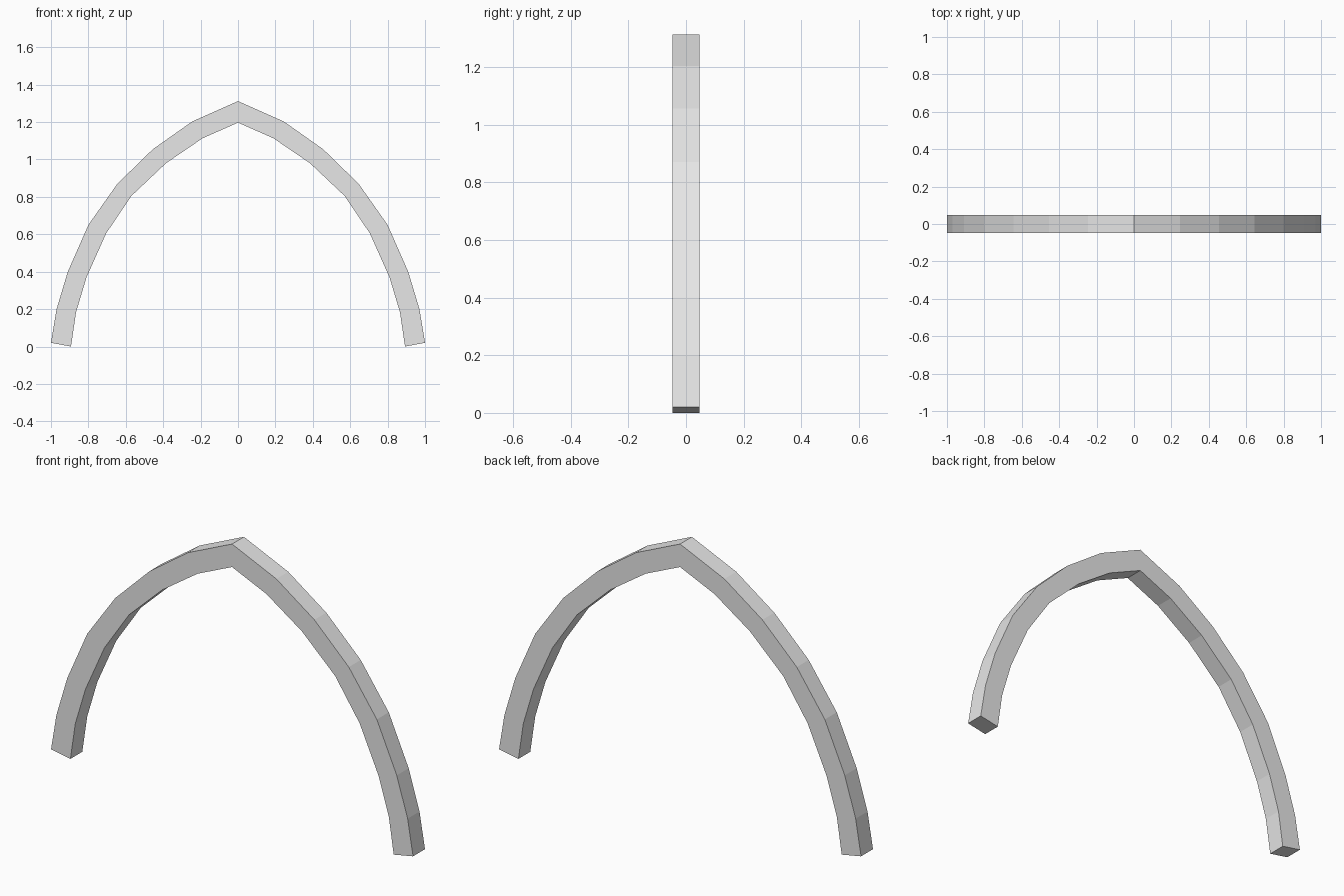
import bpy
import bmesh

cube = bpy.data.objects.get("Cube")
if cube:
    bpy.data.objects.remove(cube, do_unlink=True)

# Plain grey material
grey = bpy.data.materials.new("light grey")
grey.use_nodes = True
colour = (0.8, 0.8, 0.8, 1.0)
grey.diffuse_color = colour
grey.node_tree.nodes["Principled BSDF"].inputs["Base Color"].default_value = colour

# Half of the arch, from foot to apex: outer and inner edge in (x, z)
outer = [(1.0, 0.02), (0.97, 0.2), (0.91, 0.4), (0.8, 0.65),
         (0.645, 0.87), (0.455, 1.055), (0.245, 1.203), (0, 1.312)]
inner = [(0.893, 0.0), (0.866, 0.183), (0.81, 0.37), (0.705, 0.605),
         (0.57, 0.805), (0.385, 0.98), (0.19, 1.113), (0, 1.197)]
HALF_DEPTH = 0.047

# Sweep a square section along the half arch, capped at the foot only
bm = bmesh.new()
rings = []
for (xo, zo), (xi, zi) in zip(outer, inner):
    rings.append([bm.verts.new(p) for p in (
        (xo, -HALF_DEPTH, zo), (xo, HALF_DEPTH, zo),
        (xi, HALF_DEPTH, zi), (xi, -HALF_DEPTH, zi))])
for a, b in zip(rings, rings[1:]):
    for i in range(4):
        j = (i + 1) % 4
        bm.faces.new((a[i], a[j], b[j], b[i]))
bm.faces.new(rings[0])

# Mirror to the other side and weld at the apex
bmesh.ops.mirror(bm, geom=bm.verts[:] + bm.edges[:] + bm.faces[:],
                 axis='X', merge_dist=0.001)
bmesh.ops.remove_doubles(bm, verts=bm.verts[:], dist=0.001)
bmesh.ops.recalc_face_normals(bm, faces=bm.faces[:])

mesh = bpy.data.meshes.new("pointed_arch")
bm.to_mesh(mesh)
bm.free()
mesh.materials.append(grey)
arch = bpy.data.objects.new("pointed_arch", mesh)
bpy.context.collection.objects.link(arch)
